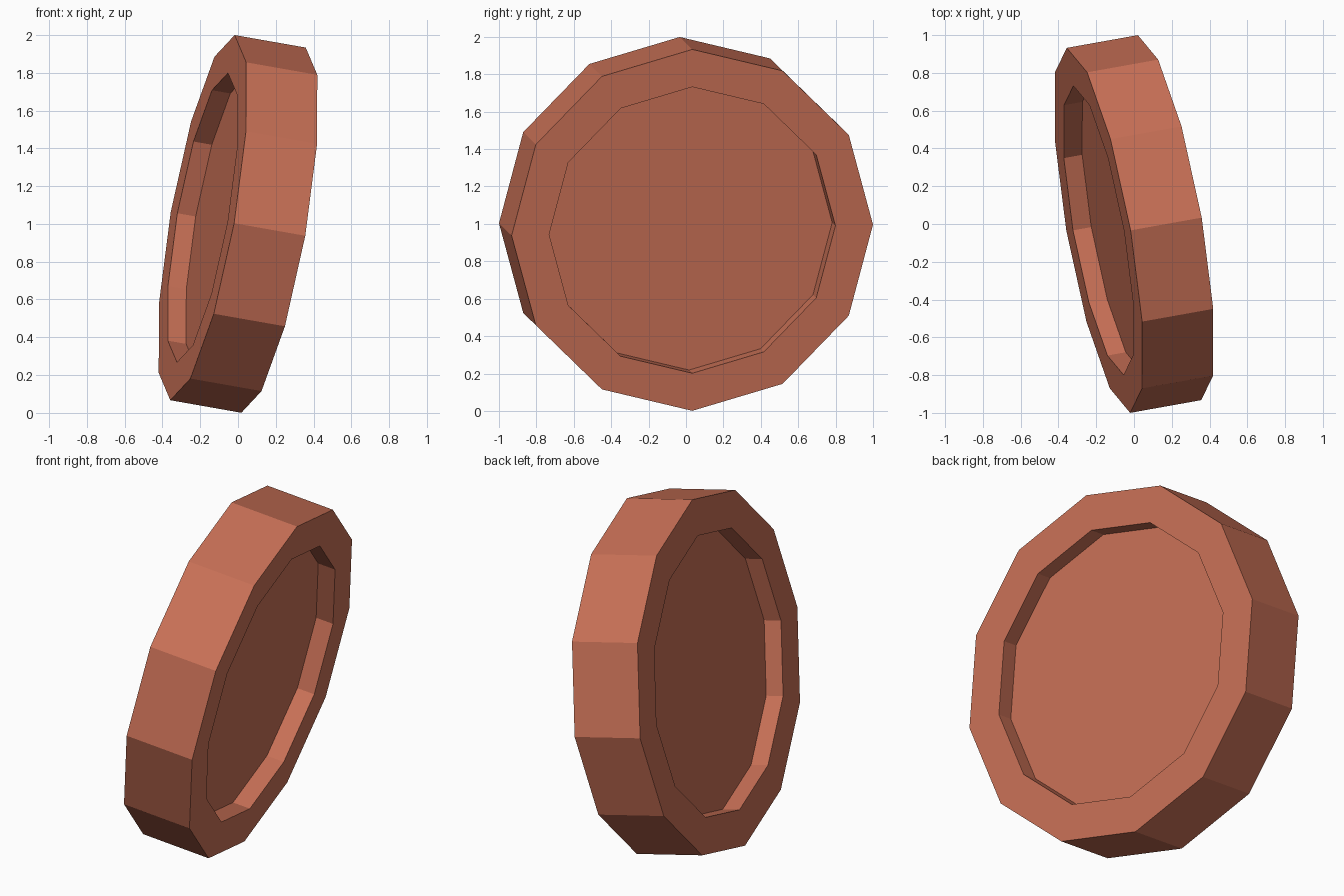
import bpy, bmesh
from math import cos, pi, radians
from mathutils import Matrix

cube = bpy.data.objects.get("Cube")
if cube:
    bpy.data.objects.remove(cube, do_unlink=True)

SIDES, RADIUS, WIDTH = 12, 0.981, 0.388
RECESS_RADIUS, RECESS_DEPTH = 0.777, 0.1

# Terracotta material
clay = bpy.data.materials.new("terracotta")
clay.use_nodes = True
colour = (0.578, 0.162, 0.093, 1)
clay.diffuse_color = colour
clay.node_tree.nodes["Principled BSDF"].inputs["Base Color"].default_value = colour

# Twelve-sided disc
bm = bmesh.new()
bmesh.ops.create_cone(bm, cap_ends=True, segments=SIDES, radius1=RADIUS,
                      radius2=RADIUS, depth=WIDTH)
bm.normal_update()

# Straight-walled recess in each face
for cap in [f for f in bm.faces if abs(f.normal.z) > 0.9]:
    inward = -cap.normal.copy()
    bmesh.ops.inset_individual(bm, faces=[cap], use_even_offset=True,
                               thickness=(RADIUS - RECESS_RADIUS) * cos(pi / SIDES))
    floor = bmesh.ops.extrude_discrete_faces(bm, faces=[cap])["faces"][0]
    bmesh.ops.translate(bm, verts=floor.verts, vec=inward * RECESS_DEPTH)

# Stand on the rim, turned and leaning slightly
pose = (Matrix.Translation((0, 0, 1)) @ Matrix.Rotation(radians(10), 4, "Y")
        @ Matrix.Rotation(radians(10), 4, "Z") @ Matrix.Rotation(radians(90), 4, "Y"))
bmesh.ops.transform(bm, matrix=pose, verts=bm.verts)
bmesh.ops.recalc_face_normals(bm, faces=bm.faces)

mesh = bpy.data.meshes.new("recessed_disc")
bm.to_mesh(mesh)
bm.free()
mesh.materials.append(clay)
bpy.context.collection.objects.link(bpy.data.objects.new("recessed_disc", mesh))
